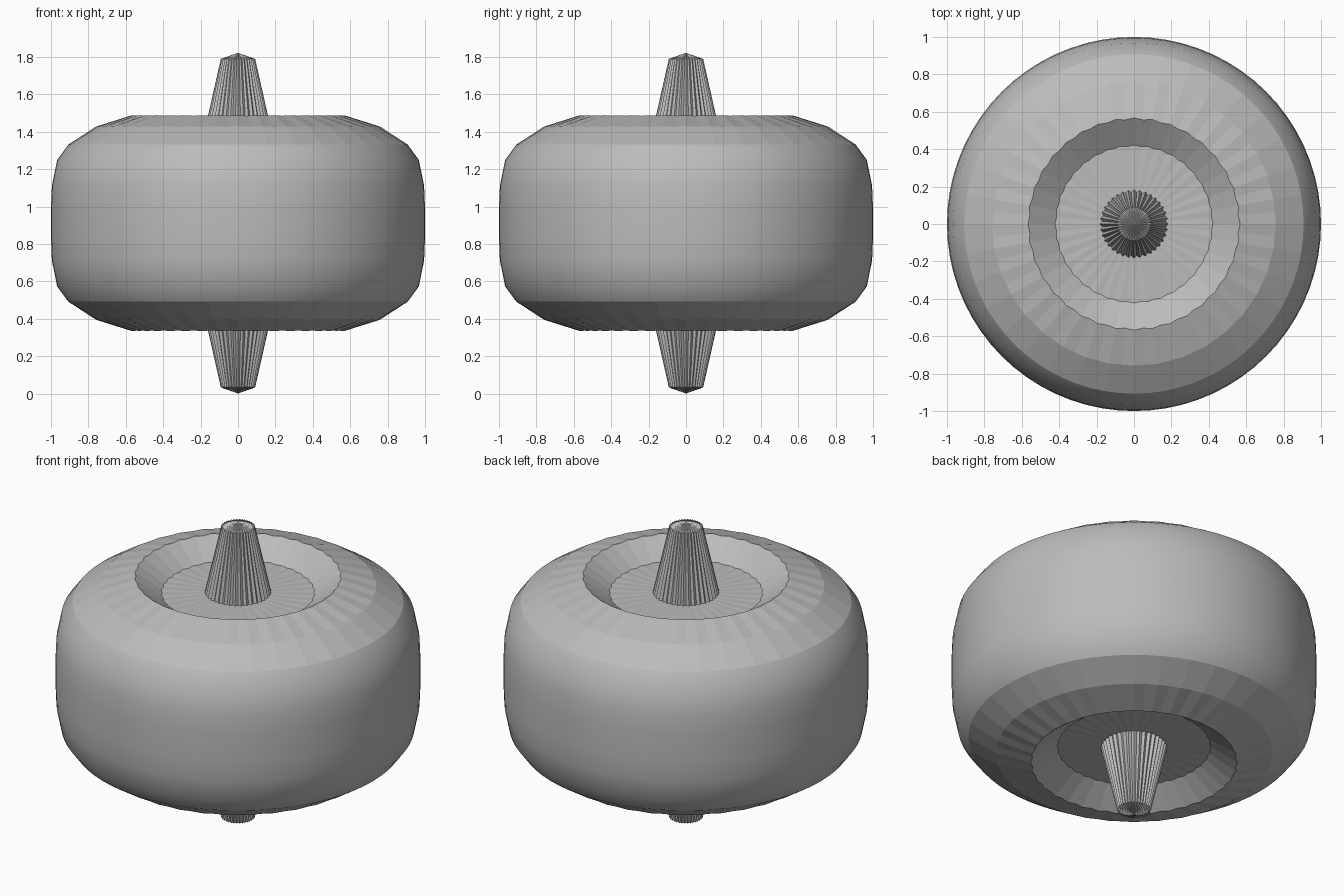
import bpy, bmesh, math

if "Cube" in bpy.data.objects:
    bpy.data.objects.remove(bpy.data.objects["Cube"])

SEG = 72      # alternating ridge / groove columns
MID = 0.911   # mirror plane height

grey = bpy.data.materials.new("plain grey")
grey.diffuse_color = (0.5, 0.5, 0.5, 1)
grey.use_nodes = True
grey.node_tree.nodes["Principled BSDF"].inputs["Base Color"].default_value = grey.diffuse_color

# upper half profile: radius, height above middle, radial ripple, vertical ripple
half = [(1.0, 0.08, 0, 0), (0.995, 0.20, 0, 0), (0.967, 0.338, 0, 0),
        (0.907, 0.420, 0, 0), (0.758, 0.517, 0.004, 0.002),
        (0.567, 0.577, 0.014, 0.003), (0.422, 0.478, 0.014, 0.003),
        (0.182, 0.478, 0.07, 0.0), (0.092, 0.878, 0.07, 0.002)]
profile = [(r, MID - h, a, -b) for r, h, a, b in reversed(half)]
profile += [(r, MID + h, a, b) for r, h, a, b in half]

bm = bmesh.new()
rings = []
for r, z, a, b in profile:
    ring = []
    for i in range(SEG):
        t = 2 * math.pi * i / SEG
        odd = i % 2
        rr = r * (1 - a * odd)
        ring.append(bm.verts.new((rr * math.cos(t), rr * math.sin(t), z - b * odd)))
    rings.append(ring)

# body walls, smooth only around the outer tread
for k in range(len(rings) - 1):
    lo, hi = rings[k], rings[k + 1]
    tread = profile[k][0] > 0.9 and profile[k + 1][0] > 0.9
    for i in range(SEG):
        j = (i + 1) % SEG
        f = bm.faces.new((lo[i], lo[j], hi[j], hi[i]))
        f.smooth = tread

# shallow pointed spindle ends
bottom = bm.verts.new((0, 0, 0))
top = bm.verts.new((0, 0, 2 * MID))
for i in range(SEG):
    j = (i + 1) % SEG
    bm.faces.new((bottom, rings[0][j], rings[0][i]))
    bm.faces.new((top, rings[-1][i], rings[-1][j]))

mesh = bpy.data.meshes.new("wheel_with_axle")
bm.to_mesh(mesh)
bm.free()
mesh.materials.append(grey)
wheel = bpy.data.objects.new("wheel_with_axle", mesh)
bpy.context.collection.objects.link(wheel)
